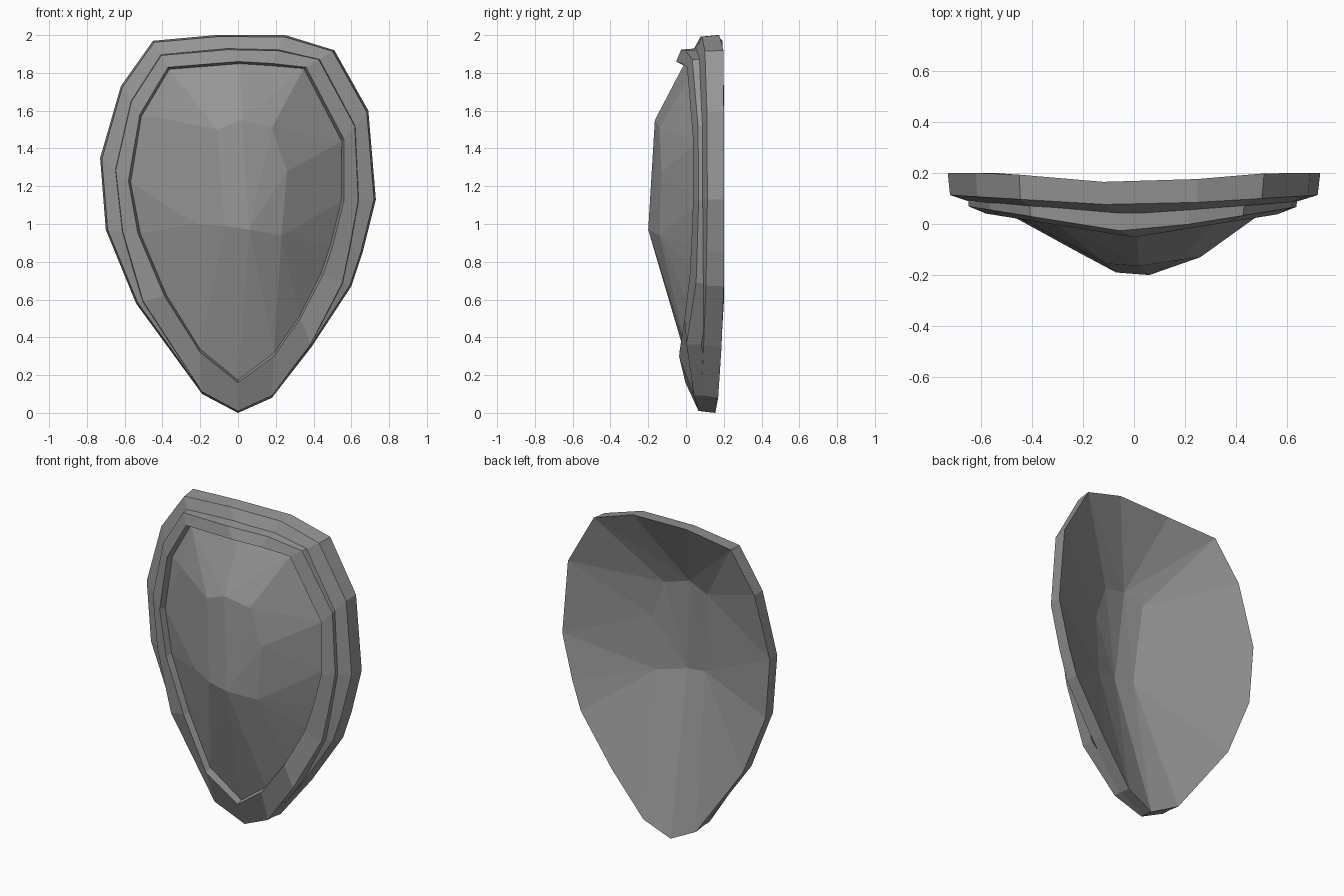
import bpy
import bmesh
from mathutils import Vector

default_cube = bpy.data.objects.get("Cube")
if default_cube:
    bpy.data.objects.remove(default_cube, do_unlink=True)

steel = bpy.data.materials.new("grey_steel")
steel.use_nodes = True
grey = (0.3, 0.3, 0.3, 1)
steel.diffuse_color = grey
steel.node_tree.nodes["Principled BSDF"].inputs["Base Color"].default_value = grey

# Outlines as (x, z), running from the bottom tip up the +x side and round
OUTER = [(0, 0), (.18, .08), (.39, .35), (.6, .67), (.66, .85), (.73, 1.13),
         (.69, 1.6), (.51, 1.92), (.25, 2), (-.12, 2), (-.45, 1.97),
         (-.62, 1.73), (-.73, 1.35), (-.7, .97), (-.54, .58), (-.19, .1)]
INNER = [(0, .16), (.19, .3), (.33, .5), (.45, .73), (.5, .88), (.56, 1.12),
         (.56, 1.45), (.36, 1.83), (.18, 1.85), (0, 1.86), (-.37, 1.83),
         (-.52, 1.58), (-.58, 1.23), (-.53, .95), (-.39, .62), (-.2, .32)]
# Raised knuckles of the hammered centre as (x, y, z)
CENTRE = [(-.11, -.155, 1.5), (.02, -.165, 1.55), (.18, -.14, 1.51),
          (.26, -.13, 1.28), (.23, -.14, .94), (.06, -.2, .97),
          (-.07, -.19, .99), (-.22, -.11, 1), (-.39, -.01, 1.04),
          (-.4, 0, 1.56)]


def finish(bm, name):
    mesh = bpy.data.meshes.new(name)
    bm.to_mesh(mesh)
    bm.free()
    mesh.materials.append(steel)
    obj = bpy.data.objects.new(name, mesh)
    bpy.context.collection.objects.link(obj)


def ring(blend, depth, slope):
    """Outline between outer (0) and inner (1), swept back towards the sides."""
    points = []
    for a, b in zip(OUTER, INNER):
        p = Vector(a).lerp(Vector(b), blend)
        points.append(Vector((p.x, min(.2, depth + slope * abs(p.x)), p.y)))
    return points


def band_ring(blend, depth, spread=0):
    """Ring of the inner band; spread widens it to the outer edge low down."""
    points = []
    for a, b in zip(OUTER, INNER):
        low = 1 - max(0, min(1, (a[1] - .3) / .7))
        p = Vector(a).lerp(Vector(b), blend * (1 - spread * low))
        sweep = .16 * abs(p.x) * min(1, p.y / .6)
        tip = .35 * max(0, .3 - p.y)
        points.append(Vector((p.x, depth + sweep + tip, p.y)))
    return points


def loft(name, rings):
    """Closed frame whose cross-section passes through every ring."""
    bm = bmesh.new()
    loops = [[bm.verts.new(p) for p in points] for points in rings]
    count = len(OUTER)
    for k, loop in enumerate(loops):
        other = loops[(k + 1) % len(loops)]
        for i in range(count):
            j = (i + 1) % count
            bm.faces.new((loop[i], loop[j], other[j], other[i]))
    bmesh.ops.recalc_face_normals(bm, faces=bm.faces)
    finish(bm, name)


def faceted_bowl(name, border, inside, hollow):
    """Front half of the hull around a border and points, open at the back."""
    bm = bmesh.new()
    for p in border + inside:
        bm.verts.new(p)
    bmesh.ops.convex_hull(bm, input=bm.verts)
    bmesh.ops.recalc_face_normals(bm, faces=bm.faces)
    rear = [f for f in bm.faces if f.normal.y >= 0]
    bmesh.ops.delete(bm, geom=rear, context="FACES")
    loose = [v for v in bm.verts if not v.link_faces]
    bmesh.ops.delete(bm, geom=loose, context="VERTS")
    if hollow:
        bmesh.ops.reverse_faces(bm, faces=bm.faces)
    finish(bm, name)


# Outer frame, with its front edge drawn in slightly
back_edge = ring(0, .155, .085)
loft("outer_rim", [back_edge, ring(.06, .07, .06), ring(.7, .025, .09)])

# Overlapping band with a tapered lip around the centre
loft("inner_band", [band_ring(.5, .045, .9), band_ring(.55, -.035, .9),
                    band_ring(1, -.052), band_ring(1.1, .01)])

# Domed front and matching hollow back
knuckles = [Vector(p) for p in CENTRE]
faceted_bowl("domed_front", band_ring(1.08, -.01), knuckles, False)
sunk = [p + Vector((0, .1, 0)) for p in knuckles]
faceted_bowl("hollow_back", back_edge, sunk, True)
